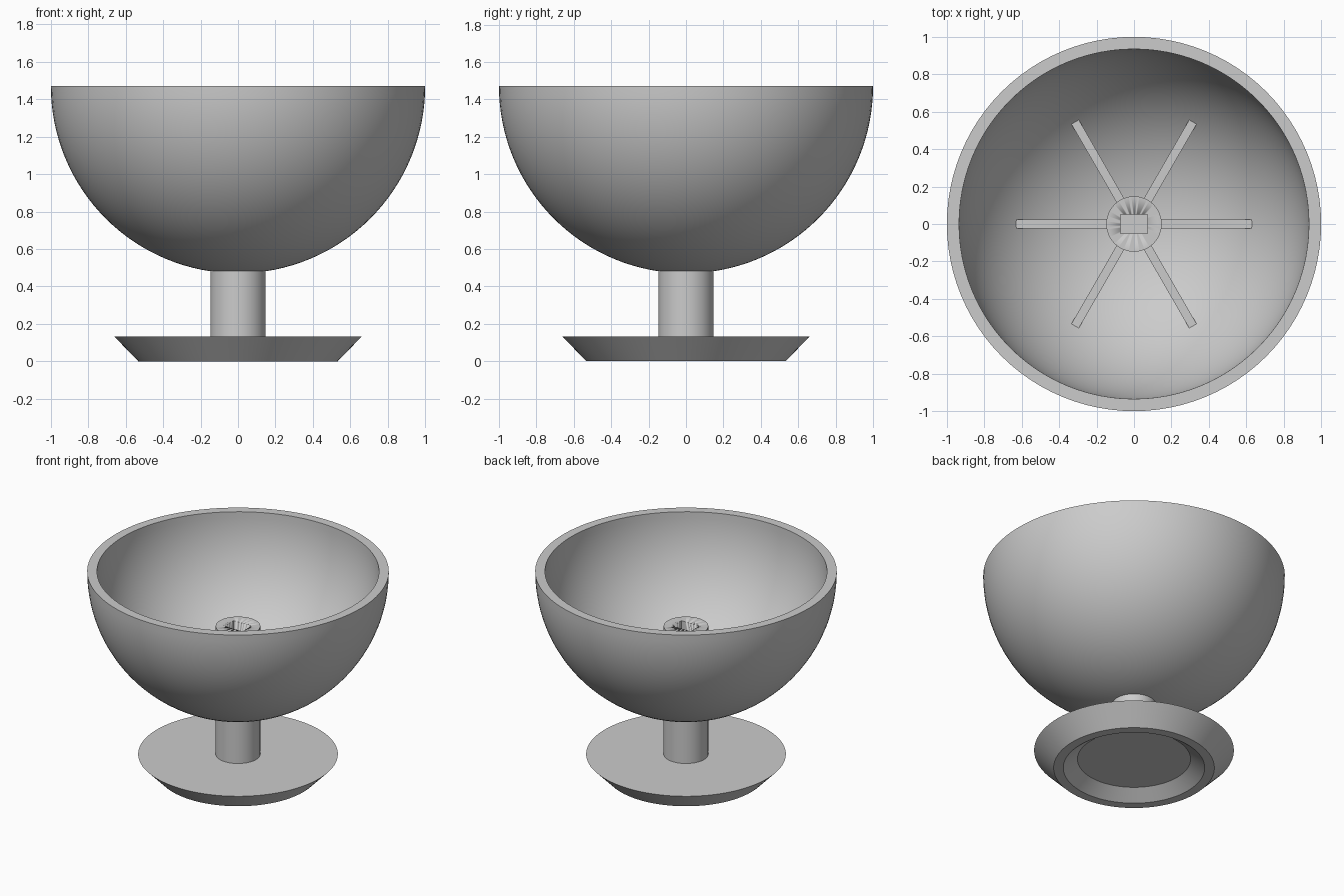
import bpy, bmesh, math
from mathutils import Matrix

if "Cube" in bpy.data.objects:
    bpy.data.objects.remove(bpy.data.objects["Cube"])

grey = bpy.data.materials.new("plain grey")
grey.diffuse_color = (0.6, 0.6, 0.6, 1)
grey.use_nodes = True
grey.node_tree.nodes["Principled BSDF"].inputs["Base Color"].default_value = grey.diffuse_color


def finish(name, bm):
    """Turn a bmesh into a grey object with smooth curves and sharp edges."""
    bmesh.ops.remove_doubles(bm, verts=bm.verts, dist=1e-5)
    bmesh.ops.recalc_face_normals(bm, faces=bm.faces)
    mesh = bpy.data.meshes.new(name)
    bm.to_mesh(mesh)
    bm.free()
    mesh.materials.append(grey)
    obj = bpy.data.objects.new(name, mesh)
    bpy.context.collection.objects.link(obj)
    bpy.ops.object.select_all(action='DESELECT')
    obj.select_set(True)
    bpy.context.view_layer.objects.active = obj
    bpy.ops.object.shade_smooth_by_angle(angle=math.radians(30))
    return obj


def lathe(name, profile, steps=96):
    """Spin an (r, z) profile around the z axis."""
    bm = bmesh.new()
    verts = [bm.verts.new((r, 0, z)) for r, z in profile]
    edges = [bm.edges.new(pair) for pair in zip(verts, verts[1:])]
    bmesh.ops.spin(bm, geom=verts + edges, cent=(0, 0, 0), axis=(0, 0, 1),
                   angle=2 * math.pi, steps=steps, use_merge=True)
    return finish(name, bm)


def box(name, size, centre, angle=0):
    bm = bmesh.new()
    bmesh.ops.create_cube(bm, size=1, matrix=Matrix.Rotation(angle, 4, 'Z')
                          @ Matrix.Translation(centre) @ Matrix.Diagonal((*size, 1)))
    return finish(name, bm)


# Hemispherical bowl with a flat rim
RIM_Z, OUTER, INNER, N = 1.47, 1.0, 0.935, 32


def arc(radius):
    return [(radius * math.sin(a), RIM_Z - radius * math.cos(a))
            for a in (i * math.pi / 2 / N for i in range(N + 1))]


lathe("bowl", arc(OUTER) + arc(INNER)[::-1])

# Flared foot with a sloped recess underneath
lathe("foot", [(0, 0.133), (0.662, 0.133), (0.533, 0), (0.469, 0),
               (0.375, 0.067), (0, 0.067)])

# Central post with a rectangular socket in its top
post = lathe("post", [(0, 0.12), (0.148, 0.12), (0.148, 1.07), (0, 1.07)], 64)
cutter = box("socket_cutter", (0.145, 0.103, 0.6), (0, 0, 0.9))
cutter.hide_render = True
cutter.hide_viewport = True
cut = post.modifiers.new("socket", 'BOOLEAN')
cut.operation = 'DIFFERENCE'
cut.solver = 'EXACT'
cut.object = cutter

# Six flat spokes running from the post into the bowl wall
for i in range(6):
    box(f"spoke_{i + 1}", (0.53, 0.046, 0.05), (0.385, 0, 0.754), i * math.pi / 3)
